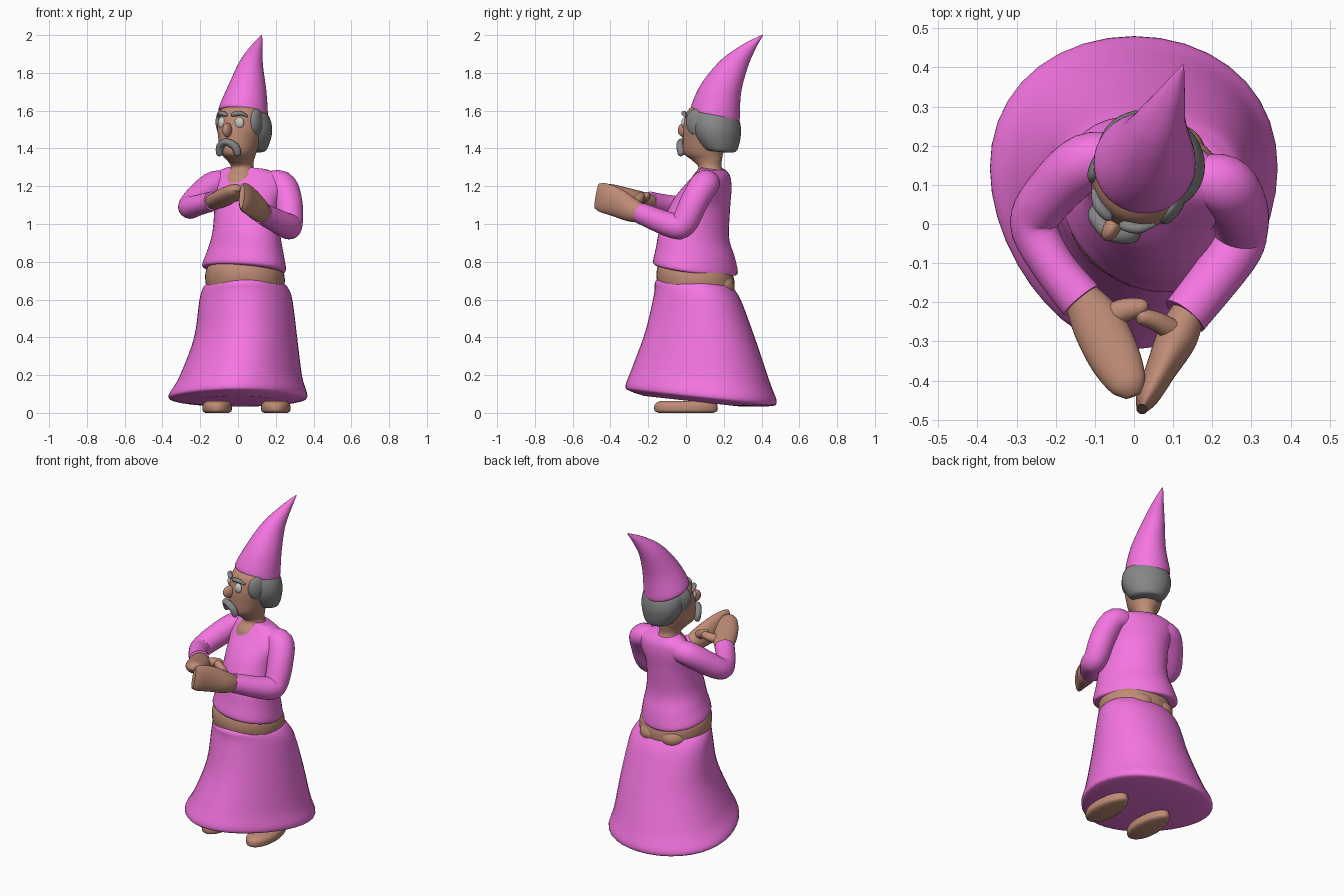
import bpy, bmesh
from math import sin, cos, pi, radians
from mathutils import Vector, Matrix

def material(name, rgb):
    m = bpy.data.materials.new(name)
    m.diffuse_color = (*rgb, 1)
    return m

PINK = material("pink cloth", (0.92, 0.18, 0.76))
SKIN = material("skin", (0.52, 0.26, 0.18))
HAIR = material("grey hair", (0.24, 0.24, 0.24))
SIDES = 40
# the head looks 30 degrees towards -x
HEAD = Matrix.Translation((0.03, 0.14, 0)) @ Matrix.Rotation(radians(-30), 4, 'Z')

def finish(name, bm, mat, xf=None):
    bmesh.ops.recalc_face_normals(bm, faces=bm.faces)
    me = bpy.data.meshes.new(name)
    bm.to_mesh(me)
    bm.free()
    if xf:
        me.transform(xf)
    ob = bpy.data.objects.new(name, me)
    bpy.context.collection.objects.link(ob)
    if mat:
        me.materials.append(mat)
    bpy.ops.object.select_all(action='DESELECT')
    ob.select_set(True)
    bpy.context.view_layer.objects.active = ob
    bpy.ops.object.shade_smooth_by_angle(angle=radians(50))
    return ob

def smooth(keys, n=5):
    """Catmull-Rom interpolation of equal-length tuples."""
    out = []
    for i in range(len(keys) - 1):
        a, b, c, d = keys[max(i - 1, 0)], keys[i], keys[i + 1], keys[min(i + 2, len(keys) - 1)]
        for k in range(n):
            t = k / n
            out.append([q + 0.5 * t * (r - p + t * (2*p - 5*q + 4*r - s + t * (3*(q - r) + s - p)))
                        for p, q, r, s in zip(a, b, c, d)])
    return out + [list(keys[-1])]

def skin_rings(name, rings, mat, xf=None):
    bm = bmesh.new()
    vs = [[bm.verts.new(p) for p in ring] for ring in rings]
    for a, b in zip(vs, vs[1:]):
        for j in range(SIDES):
            k = (j + 1) % SIDES
            bm.faces.new((a[j], a[k], b[k], b[j]))
    bm.faces.new(vs[0])
    bm.faces.new(vs[-1])
    return finish(name, bm, mat, xf)

ANG = [2 * pi * j / SIDES for j in range(SIDES)]

def loft(name, keys, mat, xf=None, tilt=(0, 0), egg=0, twist=0):
    """Stacked ellipses: (x, y, z, rx, ry); tilt is the slope of each ring."""
    rings = []
    for x, y, z, rx, ry in smooth(keys):
        ring = []
        for a in ANG:
            u, v = rx * cos(a) * (1 + egg * sin(a)), ry * sin(a)
            ring.append((x + u, y + v - twist * u, z + tilt[0] * u + tilt[1] * v))
        rings.append(ring)
    return skin_rings(name, rings, mat, xf)

def tube(name, keys, mat, xf=None):
    """Path of (x, y, z, horizontal radius, vertical radius)."""
    pts = smooth(keys)
    rings = []
    for i, p in enumerate(pts):
        c = Vector(p[:3])
        t = (Vector(pts[min(i + 1, len(pts) - 1)][:3]) - Vector(pts[max(i - 1, 0)][:3])).normalized()
        side = t.cross(Vector((0, 0, 1))).normalized()
        up = side.cross(t)
        rings.append([c + side * p[3] * cos(a) + up * p[4] * sin(a) for a in ANG])
    return skin_rings(name, rings, mat, xf)

def ball(name, c, r, mat, xf=None):
    bm = bmesh.new()
    bmesh.ops.create_uvsphere(bm, u_segments=32, v_segments=18, radius=1)
    m = Matrix.Translation(c) @ Matrix.Diagonal((*r, 1))
    return finish(name, bm, mat, xf @ m if xf else m)

# clothing
loft("skirt", [(0, .03, .062, .24, .25), (0, .07, .075, .335, .365), (0, .08, .10, .362, .40),
               (.015, .08, .2, .32, .365),
               (.04, .08, .4, .27, .295), (.042, .065, .6, .243, .235),
               (.04, .05, .665, .222, .215), (.04, .05, .69, .20, .195)],
     PINK, tilt=(0, -.11), egg=.17)
loft("shirt", [(.032, .05, .755, .20, .20), (.032, .05, .77, .222, .22), (.04, .05, .85, .202, .205),
               (.045, .045, .95, .18, .18), (.045, .08, 1.1, .17, .15), (.058, .12, 1.2, .19, .115),
               (.06, .142, 1.26, .175, .085), (.05, .145, 1.292, .11, .06)],
     PINK, tilt=(-.06, -.14), twist=.2)
tube("left_sleeve", [(-.02, .17, 1.215, .055, .055), (-.12, .16, 1.212, .072, .07),
                     (-.21, .08, 1.14, .068, .07), (-.255, 0, 1.09, .062, .062),
                     (-.21, -.1, 1.1, .055, .055), (-.135, -.195, 1.12, .058, .052)], PINK)
tube("right_sleeve", [(.13, .12, 1.21, .055, .055), (.225, .1, 1.212, .078, .072),
                      (.265, .045, 1.12, .075, .074), (.272, -.015, 1.0, .07, .07),
                      (.25, -.08, .995, .066, .066), (.13, -.235, 1.055, .06, .056)], PINK)
loft("hat", [(.03, .157, 1.58, .118, .115), (.028, .157, 1.595, .13, .128), (.05, .188, 1.72, .1, .103),
             (.07, .257, 1.85, .062, .07), (.1, .335, 1.94, .03, .035), (.125, .405, 2.0, .003, .003)],
     PINK, tilt=(-.15, -.28))

# bare waist
loft("waist", [(.037, .05, .62, .195, .19), (.037, .05, .69, .21, .206), (.037, .05, .75, .205, .2),
               (.037, .05, .80, .17, .17)], SKIN, tilt=(-.04, -.12))
for side, x in (("left", -.035), ("right", .1)):
    ball(side + "_lower_back", (x, .172, .67), (.085, .085, .065), SKIN)

# hands
tube("left_hand", [(-.14, -.18, 1.115, .045, .04), (-.095, -.25, 1.13, .066, .045),
                   (-.05, -.34, 1.155, .066, .043), (-.015, -.41, 1.18, .048, .033),
                   (-.003, -.44, 1.187, .02, .012)], SKIN)
tube("left_thumb", [(-.09, -.25, 1.13, .03, .025), (-.03, -.222, 1.14, .03, .026),
                    (.02, -.212, 1.15, .022, .02), (.036, -.211, 1.152, .008, .008)], SKIN)
tube("right_hand", [(.14, -.22, 1.05, .042, .045), (.11, -.29, 1.075, .052, .064),
                    (.07, -.37, 1.115, .04, .076), (.035, -.44, 1.14, .03, .078),
                    (.02, -.473, 1.148, .014, .066)], SKIN)
tube("right_thumb", [(.11, -.28, 1.1, .03, .025), (.06, -.25, 1.13, .025, .026),
                     (.018, -.236, 1.15, .02, .022), (.006, -.234, 1.155, .007, .007)], SKIN)

# feet
for side, x in (("left", -.11), ("right", .2)):
    loft(side + "_foot", [(x, 0, 0, .062, .145), (x, 0, .012, .076, .166), (x, 0, .045, .075, .165),
                          (x, .005, .064, .055, .14)], SKIN, egg=-.1)

# head, in its own turned frame
loft("head_and_neck", [(0, -.03, 1.19, .10, .10), (0, -.02, 1.25, .088, .09), (0, -.015, 1.3, .06, .062),
                       (0, -.035, 1.34, .068, .085), (0, -.055, 1.375, .088, .11),
                       (0, -.045, 1.44, .106, .122), (0, -.035, 1.52, .12, .125),
                       (0, -.02, 1.6, .112, .115), (0, 0, 1.64, .08, .08)], SKIN, xf=HEAD)
ball("nose", (0, -.172, 1.497), (.022, .038, .038), SKIN, HEAD)
loft("hair", [(0, .05, 1.385, .08, .06), (0, .045, 1.40, .104, .088), (0, .03, 1.46, .134, .117),
              (0, .025, 1.52, .142, .125), (0, .015, 1.58, .125, .12), (0, .01, 1.62, .08, .08)],
     HAIR, xf=HEAD, tilt=(0, -.12))
for side, s in (("left", -1), ("right", 1)):
    ball(side + "_sideburn", (s * .105, -.045, 1.54), (.026, .055, .07), HAIR, HEAD)
    ball(side + "_eye", (s * .05, -.135, 1.535), (.028, .02, .032), None, HEAD)
    tube(side + "_eyebrow", [(s * .015, -.152, 1.572, .005, .005), (s * .025, -.152, 1.58, .013, .012),
                             (s * .06, -.14, 1.586, .013, .012), (s * .09, -.112, 1.568, .005, .005)],
         HAIR, HEAD)
tube("moustache", [(-.058, -.153, 1.362, .006, .006), (-.056, -.158, 1.372, .018, .018),
                   (-.045, -.17, 1.41, .021, .021), (0, -.187, 1.435, .02, .018),
                   (.045, -.17, 1.41, .021, .021), (.056, -.158, 1.372, .018, .018),
                   (.058, -.153, 1.362, .006, .006)], HAIR, HEAD)
